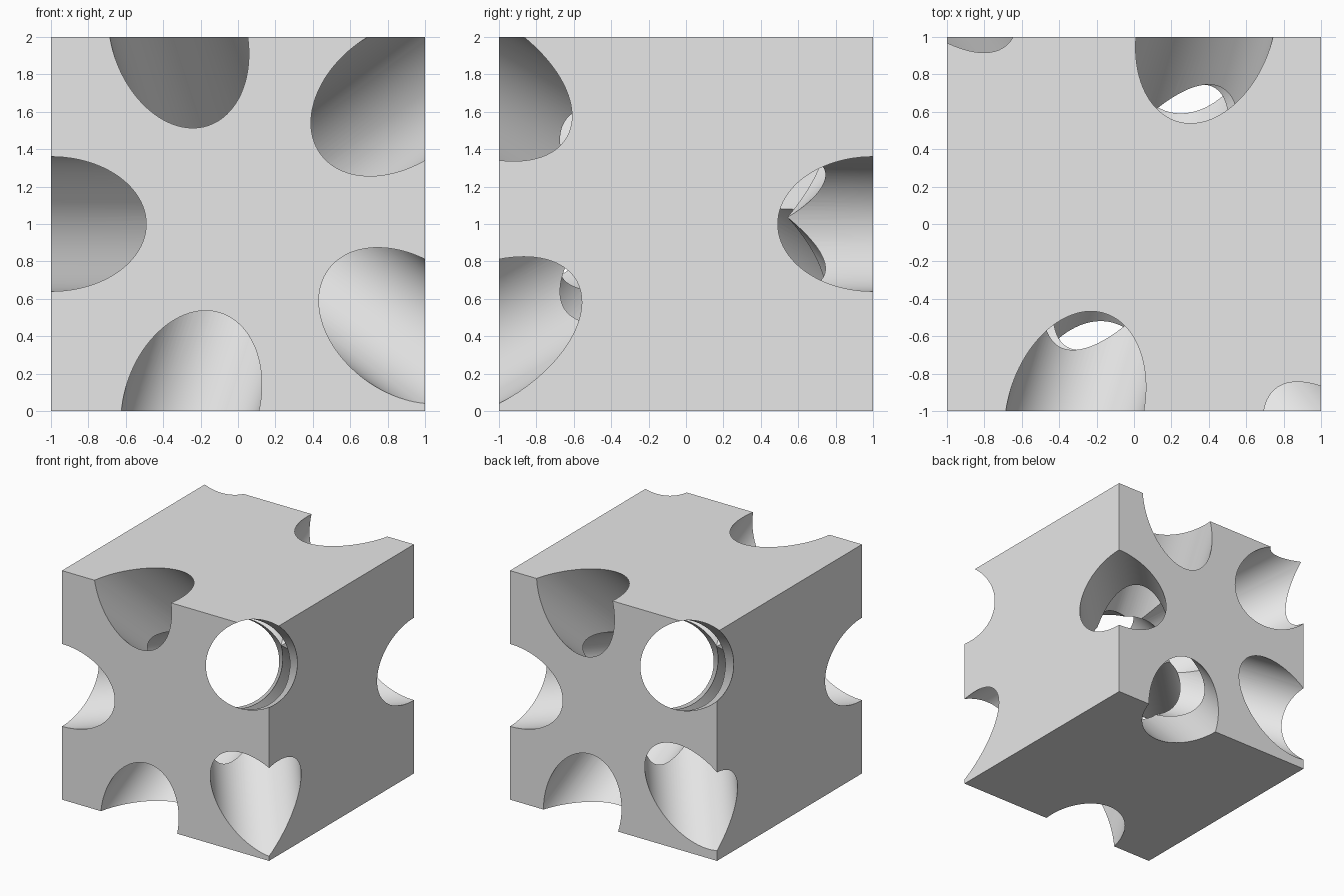
import bpy
import bmesh
import math
from mathutils import Matrix, Vector

# Remove the default cube
default = bpy.data.objects.get("Cube")
if default:
    bpy.data.objects.remove(default, do_unlink=True)

HOLES = 5
RADIUS = 0.36
CENTRE = Vector((0, 0, 1))
PIVOT = Vector((0.036, 0, 1.036))   # the ring of bores turns about this line

# Single grey material
grey = bpy.data.materials.new("plain_grey")
grey.use_nodes = True
colour = (0.8, 0.8, 0.8, 1)
grey.diffuse_color = colour
grey.node_tree.nodes["Principled BSDF"].inputs["Base Color"].default_value = colour


def add_object(name, bm):
    """Turn a bmesh into a grey object in the scene."""
    mesh = bpy.data.meshes.new(name)
    bm.to_mesh(mesh)
    bm.free()
    mesh.materials.append(grey)
    obj = bpy.data.objects.new(name, mesh)
    bpy.context.scene.collection.objects.link(obj)
    return obj


def add_bore(index):
    """Diagonal cylinder, turned about the front-to-back pivot line."""
    diagonal = Vector((1, 1, 0)).to_track_quat('Z', 'Y').to_matrix().to_4x4()
    turn = Matrix.Rotation(math.tau * index / HOLES, 4, 'Y')
    placed = (Matrix.Translation(PIVOT) @ turn
              @ Matrix.Translation(CENTRE - PIVOT) @ diagonal)
    bm = bmesh.new()
    bmesh.ops.create_cone(bm, cap_ends=True, segments=96, radius1=RADIUS,
                          radius2=RADIUS, depth=5, matrix=placed)
    bore = add_object(f"bore_cutter_{index + 1}", bm)
    bore.hide_render = True
    return bore


# Solid block
block_bm = bmesh.new()
bmesh.ops.create_cube(block_bm, size=2, matrix=Matrix.Translation(CENTRE))
block = add_object("bored_block", block_bm)

# Cut the five through-bores
cutters = [add_bore(i) for i in range(HOLES)]
for cutter in cutters:
    cut = block.modifiers.new("bore", 'BOOLEAN')
    cut.operation = 'DIFFERENCE'
    cut.solver = 'MANIFOLD'
    cut.object = cutter

# Keep the cut mesh and drop the cutters
bpy.context.view_layer.update()
graph = bpy.context.evaluated_depsgraph_get()
bored = bpy.data.meshes.new_from_object(block.evaluated_get(graph))
block.modifiers.clear()
block.data = bored
for cutter in cutters:
    bpy.data.objects.remove(cutter, do_unlink=True)

# Smooth bores, crisp rims
bored.shade_smooth()
bored.set_sharp_from_angle(angle=math.radians(20))
